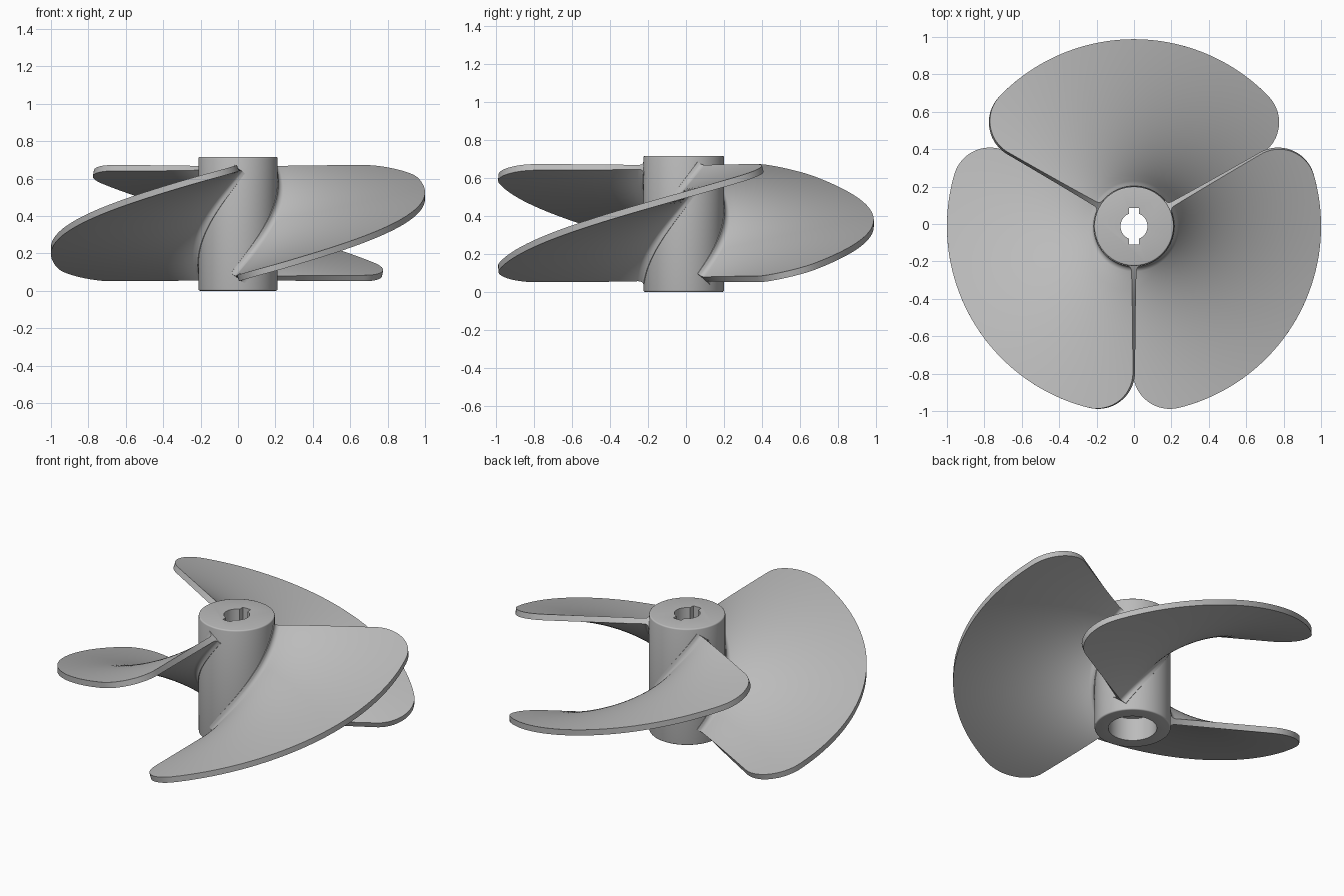
import bpy, bmesh, math

cube = bpy.data.objects.get("Cube")
if cube:
    bpy.data.objects.remove(cube, do_unlink=True)

HUB_R, HUB_H = 0.212, 0.715
CY = -0.012                      # axis offset that centres the three blades
SWEEP = math.radians(120)
Z0, Z1 = 0.067, 0.656            # blade mid-surface at both ends
PITCH = (Z1 - Z0) / SWEEP
THICK = 0.034
CORNER = 0.196                   # rounding of the blade corners
FILLET = 0.03                    # blade root fillet

metal = bpy.data.materials.new("grey metal")
metal.use_nodes = True
GREY = (0.5, 0.5, 0.5, 1)
metal.diffuse_color = GREY
metal.node_tree.nodes["Principled BSDF"].inputs["Base Color"].default_value = GREY


def add_object(name, bm):
    bmesh.ops.recalc_face_normals(bm, faces=bm.faces)
    mesh = bpy.data.meshes.new(name)
    bm.to_mesh(mesh)
    bm.free()
    mesh.materials.append(metal)
    obj = bpy.data.objects.new(name, mesh)
    bpy.context.collection.objects.link(obj)
    obj.location.y = CY
    return obj


def smooth(obj):
    bpy.ops.object.select_all(action='DESELECT')
    obj.select_set(True)
    bpy.context.view_layer.objects.active = obj
    bpy.ops.object.shade_smooth_by_angle(angle=math.radians(35))


def cylinder(name, radius, z_low, z_high, sides=96, chamfer=0.0):
    bm = bmesh.new()
    bmesh.ops.create_cone(bm, cap_ends=True, segments=sides, radius1=radius,
                          radius2=radius, depth=z_high - z_low)
    bmesh.ops.translate(bm, verts=bm.verts, vec=(0, 0, (z_low + z_high) / 2))
    if chamfer:
        rims = [e for e in bm.edges if abs(e.verts[0].co.z - e.verts[1].co.z) < 1e-5]
        bmesh.ops.bevel(bm, geom=rims, offset=chamfer, segments=3,
                        profile=0.5, affect='EDGES')
    return add_object(name, bm)


def cut(target, cutter):
    cutter.hide_render = True
    mod = target.modifiers.new("cut", 'BOOLEAN')
    mod.operation = 'DIFFERENCE'
    mod.solver = 'EXACT'
    mod.object = cutter
    bpy.context.view_layer.objects.active = target
    bpy.ops.object.modifier_apply(modifier=mod.name)
    bpy.data.objects.remove(cutter, do_unlink=True)


# Hub with counterbore, shaft bore and double keyway
hub = cylinder("hub", HUB_R, 0, HUB_H, chamfer=0.008)
cut(hub, cylinder("counterbore_cutter", 0.135, -0.1, 0.14))
cut(hub, cylinder("bore_cutter", 0.072, 0.05, 1, sides=64))
bm = bmesh.new()
bmesh.ops.create_cube(bm, size=1)
for v in bm.verts:
    v.co = (v.co.x * 0.054, v.co.y * 0.196, v.co.z + 0.55)
cut(hub, add_object("keyway_cutter", bm))
smooth(hub)


def outer_radius(a):
    """Unit disc sector with rounded corners."""
    a = min(a, SWEEP - a)
    d = 1 - CORNER
    corner_angle = math.asin(CORNER / d)
    if a >= corner_angle:
        return 1.0
    off = a - corner_angle
    return d * math.cos(off) + math.sqrt(max(0, CORNER ** 2 - (d * math.sin(off)) ** 2))


def half_thickness(r):
    gap = min(FILLET, max(0, HUB_R + FILLET - r))
    return THICK / 2 + FILLET - math.sqrt(FILLET ** 2 - gap ** 2)


def surface_point(r, a, side):
    """Helicoid point moved along its normal."""
    ang = a - math.pi / 2
    c, s = math.cos(ang), math.sin(ang)
    k = side * half_thickness(r) / math.hypot(PITCH, r)
    return (r * c + k * PITCH * s, r * s - k * PITCH * c, Z0 + PITCH * a + k * r)


# Blade: closed sections lofted along the helix
N_A, N_F, N_R = 80, 8, 24
bm = bmesh.new()
rings = []
for i in range(N_A + 1):
    a = SWEEP * (1 - math.cos(math.pi * i / N_A)) / 2
    root = HUB_R + FILLET
    radii = [HUB_R - 0.02] + [HUB_R + FILLET * j / N_F for j in range(N_F)]
    radii += [root + (outer_radius(a) - root) * j / N_R for j in range(N_R + 1)]
    top = [bm.verts.new(surface_point(r, a, 1)) for r in radii]
    low = [bm.verts.new(surface_point(r, a, -1)) for r in radii]
    rings.append(top + low[::-1])
count = len(rings[0])
for p, q in zip(rings, rings[1:]):
    for j in range(count):
        k = (j + 1) % count
        bm.faces.new((p[j], p[k], q[k], q[j]))
for ring in (rings[0], rings[-1]):
    for j in range(count // 2 - 1):
        bm.faces.new((ring[j], ring[j + 1], ring[-2 - j], ring[-1 - j]))
blade = add_object("blade_1", bm)
smooth(blade)

# Remaining blades around the axis
for n in (1, 2):
    other = bpy.data.objects.new(f"blade_{n + 1}", blade.data)
    bpy.context.collection.objects.link(other)
    other.location.y = CY
    other.rotation_euler.z = n * SWEEP
